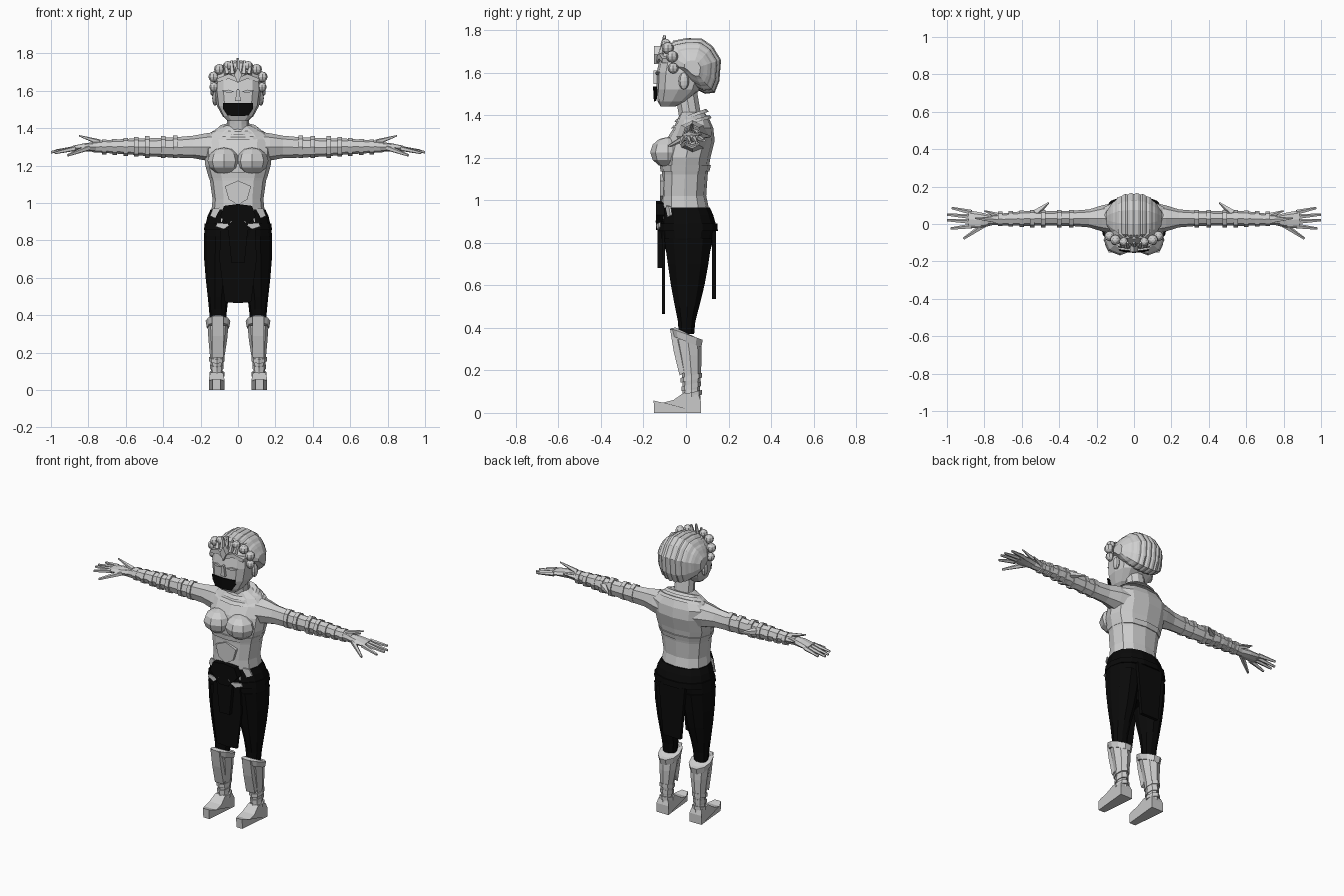
import bpy, bmesh, math
from mathutils import Vector


def material(name, v):
    m = bpy.data.materials.new(name)
    m.diffuse_color = (v, v, v, 1)
    return m


GREY = material("light_grey", 0.62)
BLACK = material("black", 0.003)


def finish(name, bm, mat, mirror=False):
    bmesh.ops.recalc_face_normals(bm, faces=bm.faces)
    me = bpy.data.meshes.new(name)
    bm.to_mesh(me)
    bm.free()
    me.materials.append(mat)
    ob = bpy.data.objects.new(name, me)
    bpy.context.collection.objects.link(ob)
    if mirror:
        ob.modifiers.new("mirror", 'MIRROR').use_clip = False
    return ob


def skin(bm, rows, caps=True):
    """Join closed rings of points into a skin."""
    rows = [[bm.verts.new(p) for p in r] for r in rows]
    n = len(rows[0])
    for a, b in zip(rows, rows[1:]):
        for i in range(n):
            bm.faces.new((a[i], a[(i + 1) % n], b[(i + 1) % n], b[i]))
    if caps:
        bm.faces.new(rows[0])
        bm.faces.new(rows[-1])


def loft(name, rings, mat=GREY, n=12, e=2.0, axis='z', tilt=0.0, mirror=False):
    """Rings: z, cx, cy, rx, ry (axis z) or x, cy, cz, ry, rz (axis x)."""
    rows = []
    for h, c, d, r, s in rings:
        row = []
        for i in range(n):
            a = 2 * math.pi * i / n
            u, v = math.cos(a), math.sin(a)
            u = math.copysign(abs(u) ** (2 / e), u)
            v = math.copysign(abs(v) ** (2 / e), v)
            p, q = c + r * u, d + s * v
            row.append((p, q, h + tilt * v) if axis == 'z' else (h, p, q))
        rows.append(row)
    bm = bmesh.new()
    skin(bm, rows)
    return finish(name, bm, mat, mirror)


def prism(name, pts, lo, hi, mat=GREY, axis='y', mirror=False, shear=0.0):
    """Outline (x,z) extruded along y, or (y,z) extruded along x."""
    bm = bmesh.new()
    rows = [[(a, t + shear * abs(a), b) if axis == 'y' else (t, a, b) for a, b in pts]
            for t in (lo, hi)]
    skin(bm, rows)
    return finish(name, bm, mat, mirror)


def spike(name, p0, p1, r0, r1, mat=GREY, n=5, mirror=True):
    """Tapered stick between two points."""
    p0, p1 = Vector(p0), Vector(p1)
    q = (p1 - p0).to_track_quat('Z', 'Y')
    bm = bmesh.new()
    skin(bm, [[p + q @ Vector((r * math.cos(2 * math.pi * i / n),
                               r * math.sin(2 * math.pi * i / n), 0)) for i in range(n)]
              for p, r in ((p0, r0), (p1, r1))])
    return finish(name, bm, mat, mirror)


def blob(name, c, s, mirror=True):
    bm = bmesh.new()
    bmesh.ops.create_uvsphere(bm, u_segments=8, v_segments=6, radius=1)
    for v in bm.verts:
        v.co = Vector((v.co.x * s[0] + c[0], v.co.y * s[1] + c[1], v.co.z * s[2] + c[2]))
    return finish(name, bm, GREY, mirror)


# Torso, breastplate and stepped collars
loft("torso", [(.90, 0, 0, .16, .12), (.96, 0, -.005, .142, .113), (1.02, 0, -.01, .136, .105),
               (1.12, 0, -.005, .15, .107), (1.20, 0, .0, .175, .115), (1.28, 0, .02, .178, .115),
               (1.34, 0, .035, .185, .093), (1.38, 0, .035, .14, .075), (1.415, 0, .03, .07, .055)], e=2.4)
blob("breastplate", (.075, -.085, 1.225), (.088, .083, .072))
loft("under_chest_band", [(1.135, 0, -.005, .156, .115), (1.165, 0, -.003, .165, .12)], e=2.4)
for z, r, s in ((1.375, .15, .085), (1.405, .105, .07)):
    loft("collar", [(z - .014, 0, .025, r + .018, s + .012), (z, 0, .025, r, s)], tilt=.025)
prism("abdomen_plate", [(-.05, 1.02), (0, .99), (.05, 1.02), (.07, 1.09), (0, 1.12), (-.07, 1.09)],
      -.122, -.1)
loft("neck", [(1.36, 0, .03, .072, .06), (1.42, 0, .015, .06, .055), (1.54, 0, -.005, .058, .055)], n=10)

# Head, face and mouth cover
loft("head", [(1.44, 0, -.085, .055, .035), (1.465, 0, -.065, .083, .068), (1.52, 0, -.035, .113, .103),
              (1.60, 0, -.02, .124, .118), (1.68, 0, -.01, .12, .11), (1.73, 0, 0, .09, .08)], e=3)
bm = bmesh.new()
cols = [(bm.verts.new((x, -.149 + 2 * x * x, 1.535)), bm.verts.new((x, -.145 + 2 * x * x, b)))
        for x, b in ((-.078, 1.505), (-.055, 1.468), (0, 1.465), (.055, 1.468), (.078, 1.505))]
for a, b in zip(cols, cols[1:]):
    bm.faces.new((a[0], a[1], b[1], b[0]))
finish("mouth_cover", bm, BLACK).modifiers.new("thickness", 'SOLIDIFY').thickness = .006
prism("eyelid", [(.02, 1.595), (.05, 1.588), (.085, 1.6), (.05, 1.606)], -.146, -.11, mirror=True, shear=.12)
prism("nose", [(-.015, 1.545), (.015, 1.545), (.006, 1.61), (-.006, 1.61)], -.152, -.12)
blob("ear", (.123, -.01, 1.56), (.015, .025, .04))

# Hair of ridged front-to-back strips
arc = [(-.10, 1.64), (-.10, 1.70), (-.06, 1.75), (.0, 1.762), (.075, 1.76), (.125, 1.725),
       (.165, 1.66), (.157, 1.56), (.135, 1.505), (.09, 1.50), (.03, 1.53), (-.03, 1.59)]
rows = []
for i in range(-13, 14):
    x = .147 * i / 13
    s = (1 - .72 * abs(i / 13) ** 2.6) * (1 if i % 3 else .955)
    rows.append([(x, .03 + (y - .03) * s, 1.615 + (z - 1.615) * s) for y, z in arc])
bm = bmesh.new()
skin(bm, rows)
finish("hair", bm, GREY)
for x, y, z, r in ((.128, -.06, 1.62, .025), (.13, -.065, 1.675, .028), (.1, -.085, 1.715, .028),
                   (.055, -.095, 1.735, .024)):
    blob("hair_curl", (x, y, z), (r, r, r))

# Tiara
prism("tiara_band", [(0, 1.645), (.05, 1.665), (.11, 1.645), (.115, 1.665), (.05, 1.69), (0, 1.67)],
      -.14, -.1, mirror=True, shear=.25)
prism("tiara_gem", [(0, 1.64), (.022, 1.685), (0, 1.725), (-.022, 1.685)], -.15, -.115)
for x, z in ((0, 1.775), (.03, 1.762), (.06, 1.745)):
    spike("tiara_leaf", (x, -.115, 1.69), (x * 1.15, -.1, z), .016, .007, mirror=x > 0)

# Arms with bracer bands and elbow fins
loft("arm", [(.10, .03, 1.295, .085, .085), (.17, .03, 1.30, .07, .073), (.24, .03, 1.30, .048, .06),
             (.34, .03, 1.297, .04, .054), (.48, .03, 1.298, .038, .048), (.58, .03, 1.302, .04, .042),
             (.70, .025, 1.302, .032, .035), (.78, .02, 1.30, .026, .028)], n=8, axis='x', mirror=True)
for x, r, s in ((.335, .047, .06), (.40, .046, .058), (.485, .047, .058), (.545, .048, .052),
                (.60, .044, .048), (.66, .042, .043), (.715, .038, .04)):
    loft("arm_band", [(x - .012, .028, 1.3, r, s), (x + .012, .028, 1.3, r, s)], n=8, axis='x', mirror=True)
spike("elbow_fin", (.53, .055, 1.305), (.455, .115, 1.30), .024, .004)
spike("wrist_fin", (.74, .02, 1.325), (.85, .03, 1.36), .016, .004)
spike("wrist_side_fin", (.72, .04, 1.30), (.80, .07, 1.315), .018, .004)

# Hands
loft("palm", [(.76, .02, 1.30, .027, .026), (.82, .02, 1.298, .042, .022), (.885, .025, 1.292, .048, .014)],
     n=8, axis='x', mirror=True)
for y0, p in ((.062, (.975, .085, 1.28)), (.038, (1.0, .05, 1.272)), (.012, (1.0, .02, 1.272)),
              (-.012, (.98, -.025, 1.268))):
    spike("finger", (.87, y0, 1.292), p, .014, .007)
spike("thumb", (.80, -.005, 1.295), (.91, -.078, 1.255), .016, .007)

# Trousers
loft("hips", [(.66, 0, .01, .09, .07), (.74, 0, .01, .165, .10), (.82, 0, .008, .183, .125),
              (.88, 0, .01, .175, .135), (.93, 0, .005, .163, .126), (.965, 0, -.002, .147, .117)],
     BLACK, 14, 2.3)
loft("trouser_leg", [(.37, .107, .002, .043, .038), (.43, .107, .003, .048, .043),
                     (.50, .106, .005, .056, .06), (.60, .1, .008, .073, .083),
                     (.70, .096, .01, .085, .10), (.82, .092, .01, .09, .118)], BLACK, 10, mirror=True)

# Sash panels and belt
prism("front_panel", [(-.07, .47), (0, .465), (.07, .47), (.10, .70), (.09, .9), (-.09, .9), (-.10, .70)],
      -.112, -.098, BLACK)
prism("back_panel", [(-.06, .535), (.06, .535), (.09, .86), (-.09, .86)], .122, .142, BLACK)
prism("belt_front", [(-.095, .93), (-.03, .86), (.03, .86), (.095, .93), (.075, .985), (0, .995), (-.075, .985)],
      -.142, -.1, BLACK)
prism("sash_knot", [(-.035, .68), (.035, .68), (.055, .88), (-.055, .88)], -.135, -.1, BLACK)
loft("belt", [(.855, 0, .01, .182, .143), (.89, 0, .01, .178, .14)], BLACK, 14, 2.3)

# Pale trim at the hips and on the belt
prism("belt_trim", [(.03, .905), (.06, .89), (.11, .895), (.12, .875), (.075, .86), (.055, .875)],
      -.150, -.143, mirror=True, shear=.2)
prism("hip_trim", [(.10, .975), (.135, .97), (.15, .93), (.12, .92), (.10, .935)],
      -.137, -.128, mirror=True, shear=.42)

# Boots
loft("boot", [(.04, .114, .025, .036, .045), (.11, .113, .025, .031, .04), (.18, .111, .025, .039, .045),
              (.27, .108, .018, .05, .056), (.345, .107, .008, .056, .062)], n=8, mirror=True)
loft("boot_cuff", [(.335, .107, .003, .06, .072), (.37, .107, .003, .066, .08),
                   (.375, .107, .003, .05, .055)], n=10, tilt=-.028, mirror=True)
for z, r in ((.085, .04), (.125, .036), (.165, .041)):
    loft("ankle_band", [(z - .011, .113, .025, r, r + .01), (z + .011, .113, .025, r, r + .01)],
         n=8, tilt=.012, mirror=True)
prism("shin_plate", [(-.075, .395), (-.058, .29), (-.03, .175), (-.01, .19), (-.015, .36)],
      .078, .138, axis='x', mirror=True)
foot = prism("foot", [(-.15, 0), (.07, 0), (.07, .055), (.06, .085), (-.01, .095), (-.06, .06),
                      (-.11, .048), (-.152, .058)], .073, .156, axis='x', mirror=True)
for v in foot.data.vertices:
    k = .5 if v.co.y < -.12 else .8 if v.co.z > .07 else 1
    v.co.x = .1145 + (v.co.x - .1145) * k
